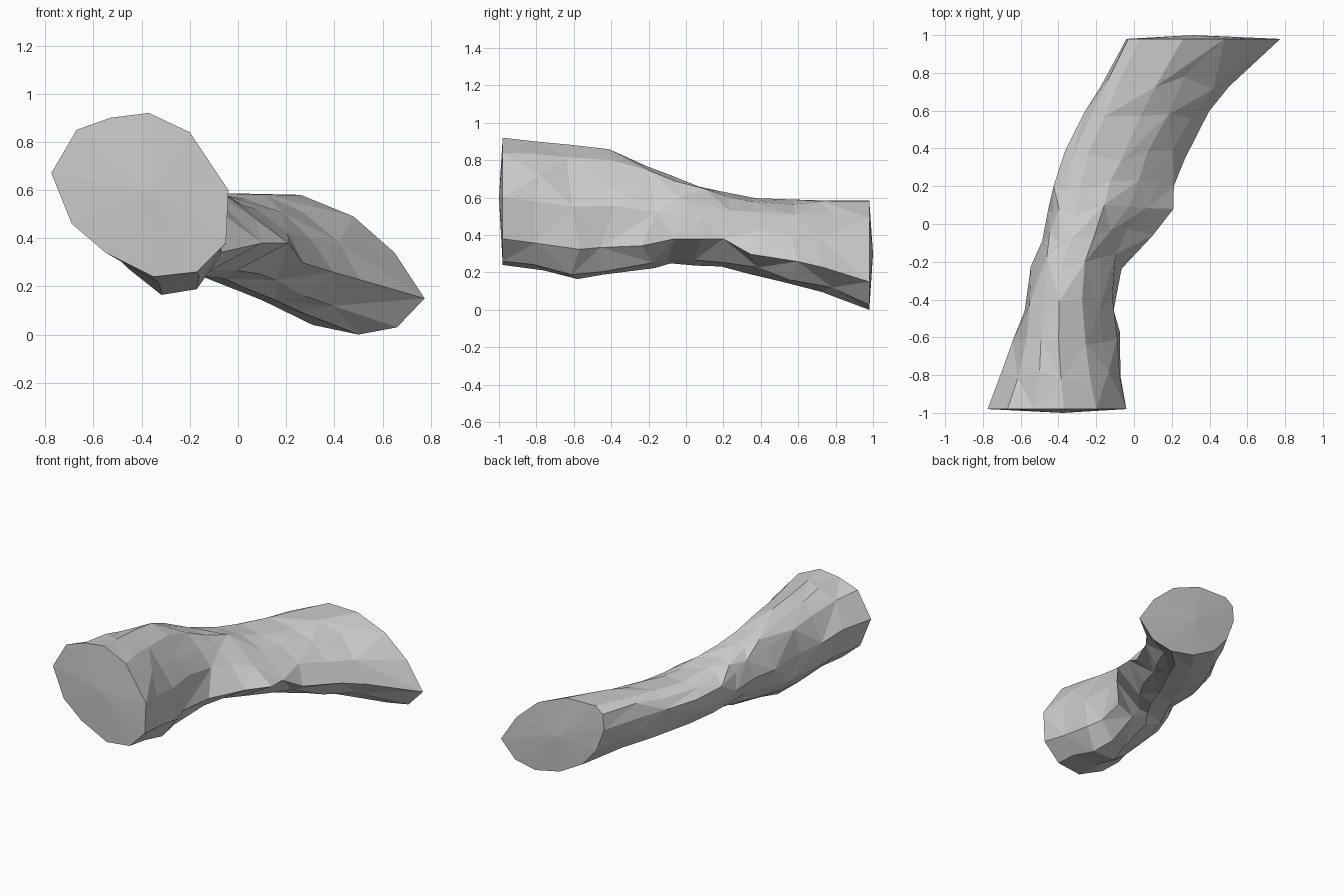
import bpy, bmesh, random
from mathutils import Vector

if "Cube" in bpy.data.objects:
    bpy.data.objects.remove(bpy.data.objects["Cube"])

random.seed(4)

# End outlines (x, z), matching points in the same order
FRONT = [(-.05, .38), (-.04, .60), (-.12, .72), (-.20, .84), (-.37, .92), (-.53, .90),
         (-.67, .85), (-.775, .67), (-.69, .46), (-.55, .34), (-.35, .24), (-.17, .26)]
BACK = [(.775, .15), (.65, .34), (.48, .49), (.26, .58), (.03, .585), (-.03, .54),
        (-.04, .43), (.02, .27), (.13, .14), (.31, .04), (.50, .0), (.66, .03)]

# Stations along the log: y, xmin, xmax, zmin, zmax, knot push
STATIONS = [(-.98, -.775, -.04, .24, .92, 0), (-.80, -.70, -.065, .22, .91, 0),
            (-.60, -.635, -.085, .17, .88, 0), (-.42, -.59, -.10, .19, .85, 0),
            (-.20, -.54, -.07, .225, .78, 0), (-.06, -.475, -.01, .24, .715, .11),
            (.08, -.45, .11, .24, .665, .09), (.20, -.43, .19, .225, .63, .03),
            (.36, -.37, .265, .20, .60, 0), (.56, -.26, .39, .145, .585, 0),
            (.74, -.17, .50, .105, .59, 0), (.98, -.04, .775, .0, .585, 0)]


def section(y, x0, x1, z0, z1, knot):
    """Blend both end outlines and fit the result to the station's box."""
    t = (y + .98) / 1.96
    pts = [Vector(a).lerp(Vector(b), t) for a, b in zip(FRONT, BACK)]
    xs, zs = [p.x for p in pts], [p.y for p in pts]
    out = []
    for i, p in enumerate(pts):
        u = (p.x - min(xs)) / (max(xs) - min(xs))
        v = (p.y - min(zs)) / (max(zs) - min(zs))
        x, z, yy = x0 + u * (x1 - x0), z0 + v * (z1 - z0), y
        if abs(y) < .97:
            x += random.uniform(-.012, .012)
            z += random.uniform(-.01, .01)
            yy += random.uniform(-.04, .04)
        if knot and i == 0:          # knot on the right side
            x, z, yy = x + knot, .38, y
        if knot and i == 11:         # hollow under the knot
            x -= knot * .3
        out.append((x, yy, z))
    return out


bm = bmesh.new()
rings = [[bm.verts.new(c) for c in section(*s)] for s in STATIONS]
n = len(FRONT)

# Faceted bark with alternating diagonals
for k, (a, b) in enumerate(zip(rings, rings[1:])):
    for i in range(n):
        j = (i + 1) % n
        if (i + k) % 2:
            tris = ((a[i], a[j], b[j]), (a[i], b[j], b[i]))
        else:
            tris = ((a[i], a[j], b[i]), (a[j], b[j], b[i]))
        for f in tris:
            bm.faces.new(f)

# Slightly domed cut ends
for ring, y in ((rings[0], -1), (rings[-1], 1)):
    c = sum((v.co for v in ring), Vector()) / n
    tip = bm.verts.new((c.x, y, c.z))
    for i in range(n):
        bm.faces.new((ring[i], ring[(i + 1) % n], tip))

bmesh.ops.recalc_face_normals(bm, faces=bm.faces[:])
mesh = bpy.data.meshes.new("log")
bm.to_mesh(mesh)
bm.free()
bpy.context.collection.objects.link(bpy.data.objects.new("log", mesh))
